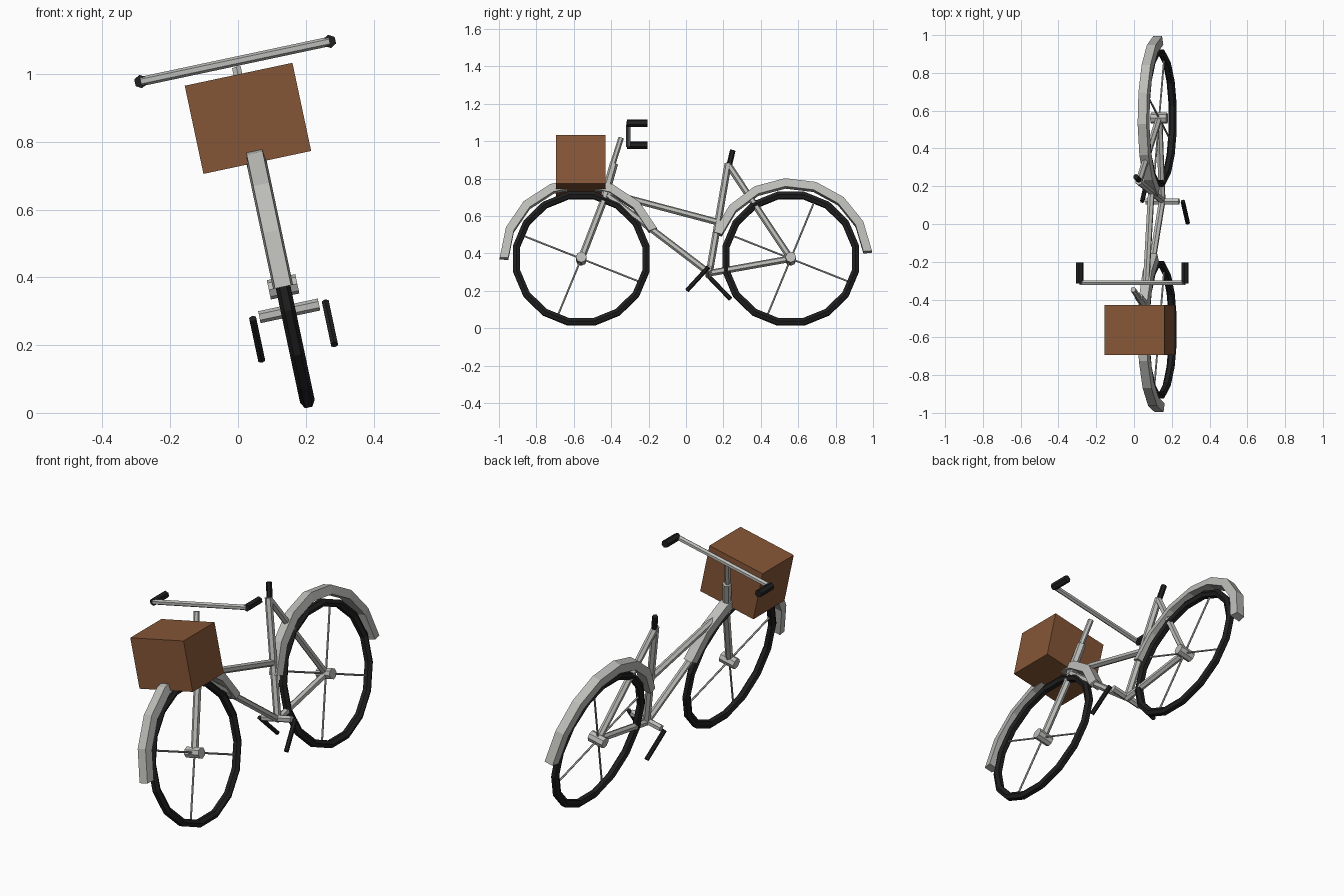
import bpy, bmesh, math
from mathutils import Matrix, Vector

if "Cube" in bpy.data.objects:
    bpy.data.objects.remove(bpy.data.objects["Cube"])

# The bike is modelled upright around axle height, then leaned over to its left
LEAN = Matrix.Translation((0.133, 0, 0.372)) @ Matrix.Rotation(math.radians(-12), 4, 'Y')


def material(name, col):
    m = bpy.data.materials.new(name)
    m.diffuse_color = (*col, 1)
    m.use_nodes = True
    m.node_tree.nodes["Principled BSDF"].inputs["Base Color"].default_value = m.diffuse_color
    return m


GREY = material("metal grey", (0.50, 0.50, 0.48))
BLACK = material("rubber black", (0.014, 0.014, 0.014))
BROWN = material("basket brown", (0.235, 0.093, 0.037))


def finish(name, bm, mat):
    bmesh.ops.recalc_face_normals(bm, faces=bm.faces)
    bm.transform(LEAN)
    me = bpy.data.meshes.new(name)
    bm.to_mesh(me)
    bm.free()
    me.materials.append(mat)
    ob = bpy.data.objects.new(name, me)
    bpy.context.collection.objects.link(ob)
    return ob


def add_tube(bm, a, b, r, sides=6):
    a, b = Vector(a), Vector(b)
    d = b - a
    rot = d.to_track_quat('Z', 'Y').to_matrix().to_4x4()
    bmesh.ops.create_cone(bm, cap_ends=True, segments=sides, radius1=r, radius2=r,
                          depth=d.length, matrix=Matrix.Translation((a + b) / 2) @ rot)


def tube(name, a, b, r, mat=GREY, sides=6):
    bm = bmesh.new()
    add_tube(bm, a, b, r, sides)
    return finish(name, bm, mat)


def sweep(name, cy, profile, angles, mat, closed):
    """Sweep a (sideways, radius) profile around an axle at y = cy."""
    bm = bmesh.new()
    rings = [[bm.verts.new((u, cy + r * math.cos(t), r * math.sin(t))) for u, r in profile]
             for t in angles]
    n = len(profile)
    pairs = list(zip(rings, rings[1:]))
    if closed:
        pairs.append((rings[-1], rings[0]))
    for p, q in pairs:
        for i in range(n):
            j = (i + 1) % n
            bm.faces.new((p[i], p[j], q[j], q[i]))
    if not closed:
        bm.faces.new(rings[0])
        bm.faces.new(rings[-1])
    return finish(name, bm, mat)


# Wheels: tyre, hub, spokes and mudguard
tyre = [(0.022 * math.cos(k * math.pi / 3), 0.352 + 0.022 * math.sin(k * math.pi / 3 + 0))
        for k in range(6)]
guard = [(-0.03, 0.39), (0.03, 0.39), (0.024, 0.436), (-0.024, 0.436)]
for side, cy, a0, a1 in (("front", -0.56, 22, 180), ("rear", 0.56, 5, 161)):
    sweep(side + "_tyre", cy, tyre, [(k + 0.5) * math.pi / 8 for k in range(16)], BLACK, True)
    tube(side + "_hub", (-0.043, cy, 0), (0.043, cy, 0), 0.029, sides=8)
    bm = bmesh.new()
    for k in range(4):
        t = math.radians(68 + 90 * k)
        add_tube(bm, (0, cy, 0), (0, cy + 0.345 * math.cos(t), 0.345 * math.sin(t)), 0.005)
    finish(side + "_spokes", bm, GREY)
    sweep(side + "_mudguard", cy, guard,
          [math.radians(a0 + (a1 - a0) * k / 7) for k in range(8)], GREY, False)

# Frame tubes, all in the middle plane: (y, height above axle) at both ends, radius
FRAME = {
    "fork": ((-0.56, 0), (-0.42, 0.37), 0.019),
    "head_tube": ((-0.435, 0.34), (-0.385, 0.52), 0.022),
    "stem": ((-0.40, 0.49), (-0.347, 0.66), 0.015),
    "top_tube": ((-0.42, 0.36), (0.17, 0.20), 0.018),
    "down_tube": ((-0.42, 0.345), (0.12, -0.075), 0.018),
    "seat_tube": ((0.125, -0.075), (0.225, 0.52), 0.019),
    "seat_stay": ((0.225, 0.515), (0.56, 0), 0.018),
    "chain_stay": ((0.12, -0.08), (0.56, 0), 0.018),
}
for name, (a, b, r) in FRAME.items():
    tube(name, (0, *a), (0, *b), r)
tube("seat_post", (0, 0.231, 0.51), (0, 0.25, 0.592), 0.015, BLACK)

# Handlebar and grips
tube("handlebar", (-0.285, -0.31, 0.68), (0.285, -0.31, 0.68), 0.014)
for side, s in (("left", -1), ("right", 1)):
    tube(side + "_grip", (s * 0.285, -0.315, 0.68), (s * 0.285, -0.205, 0.68), 0.02, BLACK)

# Pedal axle and cranks
tube("pedal_axle", (-0.087, 0.12, -0.073), (0.093, 0.12, -0.073), 0.018)
tube("right_crank", (0.113, 0.12, -0.07), (0.113, 0.005, -0.198), 0.012, BLACK)
tube("left_crank", (-0.107, 0.12, -0.073), (-0.107, 0.238, -0.198), 0.012, BLACK)

# Front basket box
bm = bmesh.new()
bmesh.ops.create_cube(bm, size=1, matrix=Matrix.Translation((0.002, -0.562, 0.508))
                      @ Matrix.Diagonal((0.325, 0.265, 0.266, 1)))
finish("basket", bm, BROWN)
